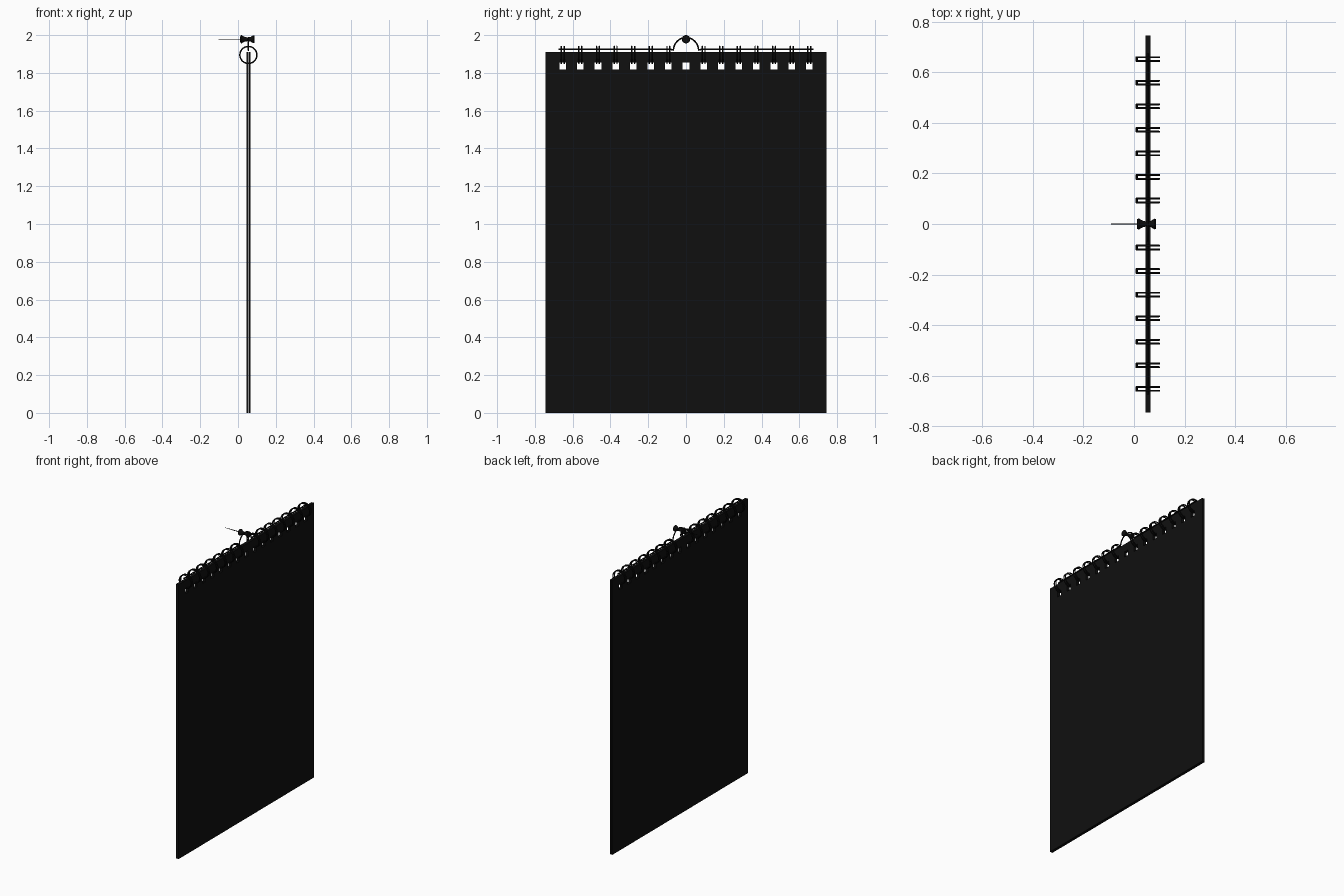
import bpy, bmesh, math

if "Cube" in bpy.data.objects:
    bpy.data.objects.remove(bpy.data.objects["Cube"])

PX = 0.055            # x of the page stack
STEP = 0.0932         # hole spacing
HOLES = [i * STEP for i in range(-7, 8)]
RING_Z, RING_R = 1.895, 0.045


def material(name, c):
    m = bpy.data.materials.new(name)
    m.diffuse_color = (*c, 1)
    m.use_nodes = True
    m.node_tree.nodes["Principled BSDF"].inputs["Base Color"].default_value = m.diffuse_color
    return m


PAPER = material("dark_paper", (0.005, 0.005, 0.005))
WIRE = material("dark_wire", (0.004, 0.004, 0.004))


def link(name, data, mat):
    ob = bpy.data.objects.new(name, data)
    bpy.context.collection.objects.link(ob)
    data.materials.append(mat)
    return ob


def sheet(name, x, thick):
    """Sheet in the yz plane with a row of punched square holes."""
    h = 0.0175
    ys = [-0.745] + [v for c in HOLES for v in (c - h, c + h)] + [0.745]
    zs = [0.0, 1.817, 1.855, 1.91]
    bm = bmesh.new()
    grid = [[bm.verts.new((x + thick / 2, y, z)) for z in zs] for y in ys]
    for i in range(len(ys) - 1):
        for j in range(3):
            if j == 1 and i % 2 == 1:
                continue
            bm.faces.new((grid[i][j], grid[i + 1][j], grid[i + 1][j + 1], grid[i][j + 1]))
    me = bpy.data.meshes.new(name)
    bm.to_mesh(me)
    bm.free()
    ob = link(name, me, PAPER)
    s = ob.modifiers.new("thickness", 'SOLIDIFY')
    s.thickness = thick
    s.offset = -1


def wire(name, paths, r, closed):
    cu = bpy.data.curves.new(name, 'CURVE')
    cu.dimensions = '3D'
    cu.bevel_depth = r
    cu.bevel_resolution = 2
    cu.use_fill_caps = True
    for pts in paths:
        sp = cu.splines.new('POLY')
        sp.points.add(len(pts) - 1)
        for p, co in zip(sp.points, pts):
            p.co = (*co, 1)
        sp.use_cyclic_u = closed
        sp.use_smooth = True
    return link(name, cu, WIRE)


# Backing board, pages and cover
sheet("backing_board", PX - 0.007, 0.006)
for k in range(3):
    sheet(f"page_{k + 1}", PX - 0.0025 + k * 0.003, 0.0028)
sheet("cover", PX + 0.0075, 0.005)

# Twin-loop binding rings, none in the middle hole
loops = []
for c in HOLES:
    if abs(c) < 0.01:
        continue
    arc = [math.radians(194 + 352 * i / 40) for i in range(41)]
    ring = lambda a, y: (PX + RING_R * math.cos(a), y, RING_Z + RING_R * math.sin(a))
    loops.append([ring(a, c - 0.0075) for a in arc] + [ring(a, c + 0.0075) for a in reversed(arc)])
wire("binding_rings", loops, 0.004, True)

# Hanger wire: straight rod with a hanging arch in the middle
HZ = 1.924
arch = [(PX, -0.066 * math.cos(t), HZ - 0.004 + 0.067 * math.sin(t))
        for t in [math.pi * i / 24 for i in range(25)]]
path = [(PX, -0.675, HZ), (PX, -0.08, HZ), (PX, -0.07, HZ - 0.001)] + arch
path += [(PX, 0.07, HZ - 0.001), (PX, 0.08, HZ), (PX, 0.675, HZ)]
wire("hanger_wire", [path], 0.004, False)


def lathe(name, profile, z, n=24):
    """Revolve (x, radius) points around the x axis at height z."""
    bm = bmesh.new()
    rings = []
    for x, r in profile:
        rings.append([bm.verts.new((x, r * math.cos(2 * math.pi * i / n),
                                    z + r * math.sin(2 * math.pi * i / n))) for i in range(n)])
    for a, b in zip(rings, rings[1:]):
        for i in range(n):
            bm.faces.new((a[i], a[(i + 1) % n], b[(i + 1) % n], b[i]))
    bm.faces.new(rings[0])
    bm.faces.new(rings[-1])
    bmesh.ops.recalc_face_normals(bm, faces=bm.faces)
    me = bpy.data.meshes.new(name)
    bm.to_mesh(me)
    bm.free()
    ob = link(name, me, WIRE)
    bpy.ops.object.select_all(action='DESELECT')
    ob.select_set(True)
    bpy.context.view_layer.objects.active = ob
    bpy.ops.object.shade_smooth_by_angle()


# Push pin holding the arch, point towards the wall (-x)
PZ = 1.978
lathe("pin_grip", [(0.011, 0.008), (0.013, 0.020), (0.019, 0.022), (0.025, 0.018), (0.038, 0.012),
                   (0.052, 0.0095), (0.066, 0.012), (0.076, 0.018), (0.082, 0.0215),
                   (0.086, 0.020), (0.088, 0.016)], PZ)
lathe("pin_needle", [(-0.102, 0.0004), (-0.075, 0.0018), (-0.05, 0.0022), (0.015, 0.0025)], PZ, 12)
